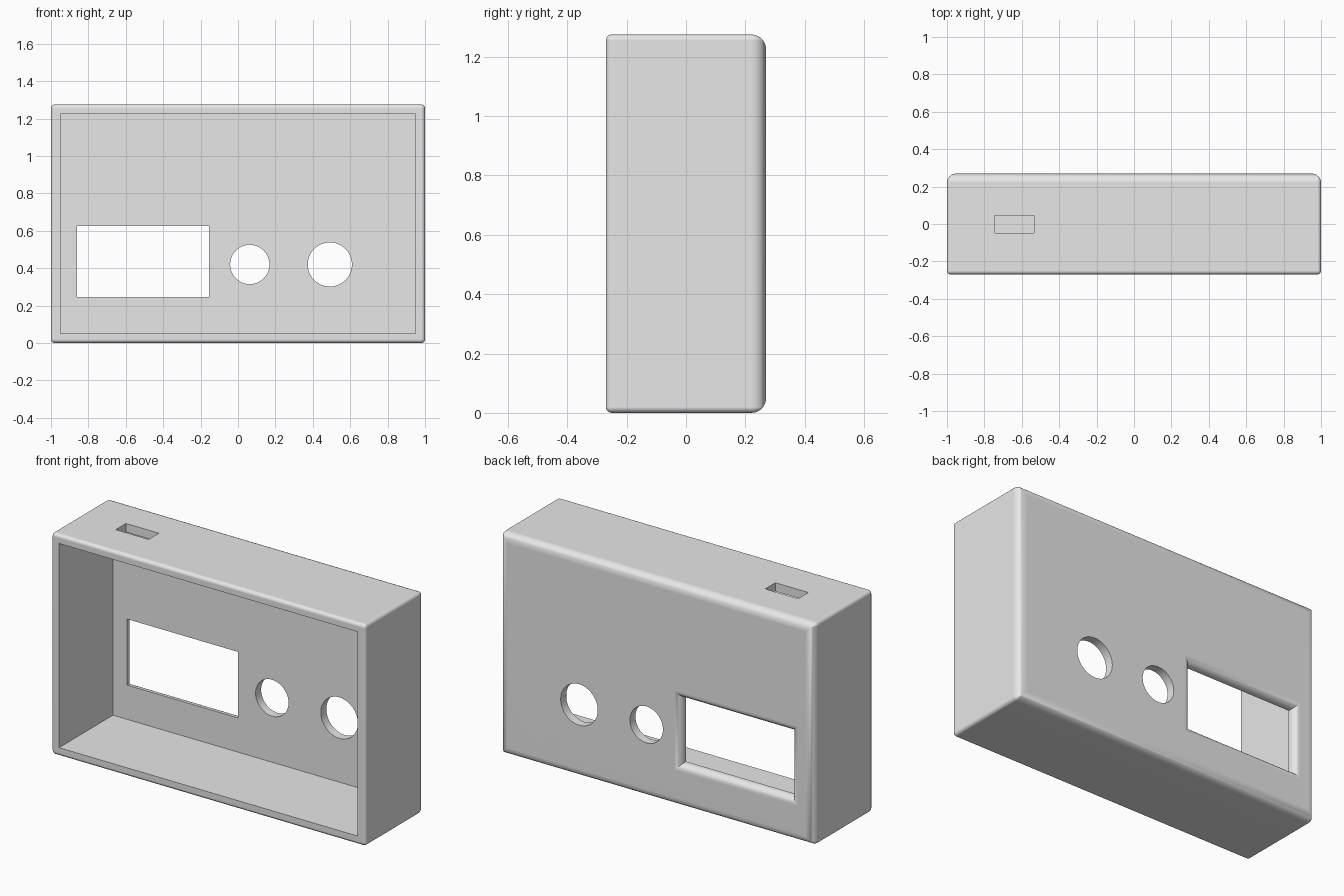
import bpy, bmesh
from math import sin, cos, pi, radians

if "Cube" in bpy.data.objects:
    bpy.data.objects.remove(bpy.data.objects["Cube"], do_unlink=True)

W, H, D = 2.0, 1.275, 0.54       # outer size
WALL, BACK = 0.05, 0.05          # side wall and back panel thickness
R_BACK, R_EDGE = 0.05, 0.02      # large and small edge rounding
FRONT_Y, BACK_Y = -D / 2, D / 2

grey = bpy.data.materials.new("plain_grey")
grey.use_nodes = True
grey.diffuse_color = (0.8, 0.8, 0.8, 1)
grey.node_tree.nodes["Principled BSDF"].inputs["Base Color"].default_value = (0.8, 0.8, 0.8, 1)


def rounded_rect(cx, cz, w, h, r, y, steps=5):
    """Points of a rounded rectangle lying in the plane at depth y."""
    pts = []
    for q, (sx, sz) in enumerate([(1, 1), (-1, 1), (-1, -1), (1, -1)]):
        for i in range(steps + 1):
            a = (q + i / steps) * pi / 2
            pts.append((cx + sx * (w / 2 - r) + r * cos(a), y,
                        cz + sz * (h / 2 - r) + r * sin(a)))
    return pts


def loft(name, rings):
    """Closed solid skinned through a row of equal-length rings."""
    bm = bmesh.new()
    loops = [[bm.verts.new(p) for p in ring] for ring in rings]
    n = len(loops[0])
    for a, b in zip(loops, loops[1:]):
        for i in range(n):
            j = (i + 1) % n
            bm.faces.new((a[i], a[j], b[j], b[i]))
    bm.faces.new(loops[0])
    bm.faces.new(loops[-1])
    bmesh.ops.remove_doubles(bm, verts=bm.verts, dist=1e-5)
    bmesh.ops.recalc_face_normals(bm, faces=bm.faces)
    mesh = bpy.data.meshes.new(name)
    bm.to_mesh(mesh)
    bm.free()
    mesh.materials.append(grey)
    ob = bpy.data.objects.new(name, mesh)
    bpy.context.collection.objects.link(ob)
    return ob


def shell_ring(inset, y):
    r = max(R_EDGE - inset, 0)
    return rounded_rect(0, H / 2, W - 2 * inset, H - 2 * inset, r, y)


def arc(steps):
    return [i / steps * pi / 2 for i in range(steps + 1)]


# Open-fronted shell: inner pocket, rim, rounded front, sides, rounded back
rings = [shell_ring(WALL, BACK_Y - BACK), shell_ring(WALL, FRONT_Y)]
rings += [shell_ring(R_EDGE * (1 - sin(a)), FRONT_Y + R_EDGE * (1 - cos(a))) for a in arc(5)]
rings += [shell_ring(R_BACK * (1 - cos(a)), BACK_Y - R_BACK * (1 - sin(a))) for a in arc(8)]
case = loft("enclosure_shell", rings)

# Display window, flaring outward with a rounded lip on the back
x0, x1, z0, z1 = -0.86, -0.155, 0.247, 0.627
R_LIP = 0.04


def window_ring(grow, y):
    return rounded_rect((x0 + x1) / 2, (z0 + z1) / 2,
                        x1 - x0 + 2 * grow, z1 - z0 + 2 * grow, 0, y)


rings = [window_ring(0, BACK_Y - BACK - 0.05)]
rings += [window_ring(R_LIP * (1 - cos(a)), BACK_Y - R_LIP * (1 - sin(a))) for a in arc(8)]
rings.append(window_ring(R_LIP, BACK_Y + 0.05))
cutters = [loft("window_cutter", rings)]

# Two round control holes
for cx, r in ((0.063, 0.105), (0.491, 0.118)):
    rings = [rounded_rect(cx, 0.42, 2 * r, 2 * r, r, y, steps=12)
             for y in (BACK_Y - BACK - 0.05, BACK_Y + 0.05)]
    cutters.append(loft("round_hole_cutter", rings))

# Cable slot through the top wall
cutters.append(loft("slot_cutter", [rounded_rect(-0.64, H, 0.21, 0.2, 0, y)
                                    for y in (-0.048, 0.045)]))

bpy.ops.object.select_all(action="DESELECT")
bpy.context.view_layer.objects.active = case
case.select_set(True)
for cutter in cutters:
    cutter.hide_render = True
    mod = case.modifiers.new("cut", "BOOLEAN")
    mod.operation = "DIFFERENCE"
    mod.solver = "EXACT"
    mod.object = cutter
    bpy.ops.object.modifier_apply(modifier=mod.name)
    bpy.data.objects.remove(cutter, do_unlink=True)

# Smooth fillets, crisp edges
bpy.ops.object.shade_smooth_by_angle(angle=radians(30))
weighted = case.modifiers.new("even_normals", "WEIGHTED_NORMAL")
weighted.keep_sharp = True
